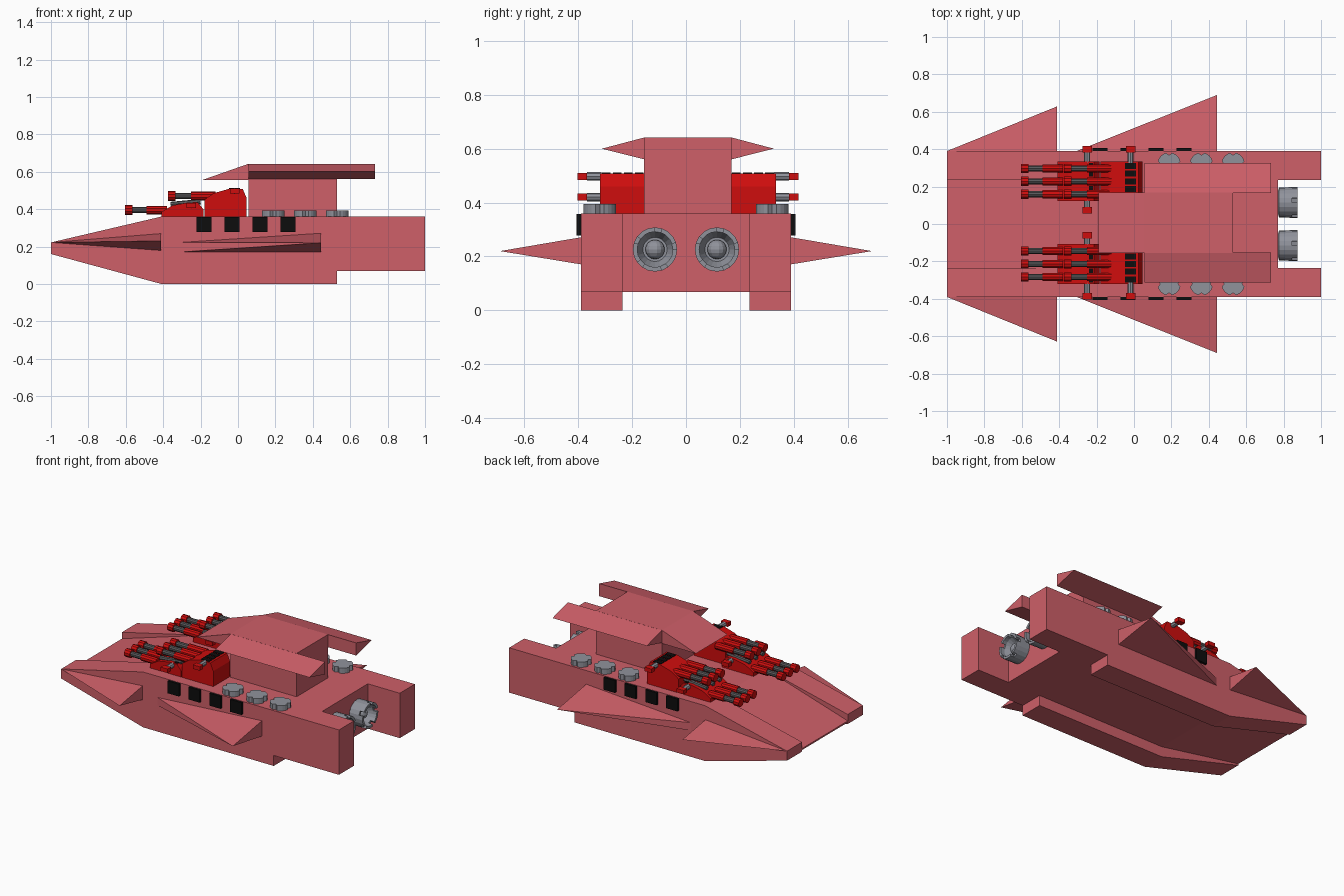
import bpy, bmesh, math
from mathutils import Vector, Matrix

if "Cube" in bpy.data.objects:
    bpy.data.objects.remove(bpy.data.objects["Cube"])


def material(name, r, g, b):
    m = bpy.data.materials.new(name)
    m.use_nodes = True
    m.diffuse_color = (r, g, b, 1)
    bsdf = next(n for n in m.node_tree.nodes if n.type == 'BSDF_PRINCIPLED')
    bsdf.inputs["Base Color"].default_value = (r, g, b, 1)
    return m


PINK = material("hull_pink", .62, .115, .14)
RED = material("gun_red", .62, .004, .004)
GREY = material("metal_grey", .28, .29, .33)
DARK = material("barrel_grey", .1, .1, .105)
BLACK = material("panel_black", .004, .004, .004)
OFF = .007  # upper works sit slightly off the centre line


def finish(name, bm, mat):
    bmesh.ops.recalc_face_normals(bm, faces=bm.faces)
    me = bpy.data.meshes.new(name)
    bm.to_mesh(me)
    bm.free()
    me.materials.append(mat)
    ob = bpy.data.objects.new(name, me)
    bpy.context.collection.objects.link(ob)
    return ob


def extrude(name, pts, vec, mat):
    """Closed outline swept along a vector."""
    bm = bmesh.new()
    f = bm.faces.new([bm.verts.new(p) for p in pts])
    new = bmesh.ops.extrude_face_region(bm, geom=[f])["geom"]
    moved = [v for v in new if isinstance(v, bmesh.types.BMVert)]
    bmesh.ops.translate(bm, verts=moved, vec=vec)
    return finish(name, bm, mat)


def prism(name, xz, y0, y1, mat):
    return extrude(name, [(x, y0, z) for x, z in xz], (0, y1 - y0, 0), mat)


def box(name, x, y, z, mat):
    return prism(name, [(x[0], z[0]), (x[1], z[0]), (x[1], z[1]), (x[0], z[1])], y[0], y[1], mat)


def solid(name, pts, mat):
    bm = bmesh.new()
    for p in pts:
        bm.verts.new(p)
    bmesh.ops.convex_hull(bm, input=bm.verts)
    return finish(name, bm, mat)


def rod(name, a, b, r, mat, segs=10):
    a, b = Vector(a), Vector(b)
    d = b - a
    bm = bmesh.new()
    rot = d.to_track_quat('Z', 'Y').to_matrix().to_4x4()
    bmesh.ops.create_cone(bm, cap_ends=True, segments=segs, radius1=r, radius2=r,
                          depth=d.length, matrix=Matrix.Translation((a + b) / 2) @ rot)
    return finish(name, bm, mat)


# Hull: thinner centre section between two deeper side rails
prism("hull_centre", [(-1, .18), (-.41, .36), (.77, .36), (.77, .068), (-.41, .068), (-1, .17)],
      -.235, .235, PINK)
RAIL = [(-1, .222), (-.41, .36), (1, .36), (1, .068), (.53, .068), (.53, 0), (-.41, 0), (-1, .16)]

# Tower with forward overhanging roof
prism("tower", [(.055, .36), (.53, .36), (.53, .642), (.055, .642), (-.19, .556), (.055, .556)],
      -.162 + OFF, .162 + OFF, PINK)


def barrel(x0, collar, end, y, z):
    rod("barrel_tip", (x0, y, z), (x0 + .04, y, z), .026, RED)
    rod("barrel_tube", (x0 + .04, y, z), (collar, y, z), .017, DARK)
    rod("barrel_collar", (collar, y, z), (end, y, z), .023, RED)


def engine(y):
    """Nozzle with a toothed rim, a recessed throat and a central bulb."""
    n, rows = 20, [(.77, .06), (.775, .08), (.845, .082), (.845, .066), (.8, .045), (.8, .002)]
    bm = bmesh.new()
    rings = [[bm.verts.new((x, y + r * math.cos(math.tau * i / n), .226 + r * math.sin(math.tau * i / n)))
              for i in range(n)] for x, r in rows]
    rim = []
    for k in range(len(rows) - 1):
        for i in range(n):
            j = (i + 1) % n
            f = bm.faces.new((rings[k][i], rings[k][j], rings[k + 1][j], rings[k + 1][i]))
            if k == 2 and i % 4:
                rim.append(f)
    new = bmesh.ops.extrude_face_region(bm, geom=rim)["geom"]
    bmesh.ops.translate(bm, vec=(.028, 0, 0), verts=[v for v in new if isinstance(v, bmesh.types.BMVert)])
    finish("engine_nozzle", bm, GREY)
    bm = bmesh.new()
    bmesh.ops.create_uvsphere(bm, u_segments=14, v_segments=8, radius=.036,
                              matrix=Matrix.Translation((.81, y, .226)))
    finish("engine_bulb", bm, GREY)


def deck_disc(x, y):
    """Round hatch with four notches in its edge."""
    pts = []
    for i in range(24):
        r = .048 if i % 6 == 0 else .062
        a = math.tau * i / 24
        pts.append((x + r * math.cos(a), y + r * math.sin(a), .36))
    extrude("deck_disc", pts, (0, 0, .034), GREY)


for s in (1, -1):
    def up(v):
        return s * v + OFF

    prism("side_rail", RAIL, s * .235, s * .39, PINK)
    # Side fins
    solid("front_fin", [(-1, s * .39, .222), (-.413, s * .385, .27), (-.413, s * .385, .178),
                        (-.413, s * .628, .23)], PINK)
    solid("rear_fin", [(-.32, s * .385, .17), (-.32, s * .385, .222), (.445, s * .385, .272),
                       (.445, s * .385, .17), (.445, s * .69, .22)], PINK)
    # Roof wing, longer than the tower at the stern
    extrude("roof_wing", [(.055, up(.16), .56), (.055, up(.16), .642), (.055, up(.319), .6)],
            (.678, 0, 0), PINK)
    engine(s * .115)
    for x in (.188, .36, .53):
        deck_disc(x, s * .32)
    # Black hull panels
    for i in range(4):
        x = -.182 + i * .15
        box("side_panel", (x - .04, x + .04), (s * .385, s * .406), (.278, .358), BLACK)

    # Stepped gun housings
    prism("lower_gun_housing", [(-.41, .36), (-.41, .385), (-.35, .42), (-.27, .435), (-.215, .435),
                                (-.185, .4), (-.185, .36)], up(.115), up(.327), RED)
    prism("upper_gun_housing", [(-.18, .36), (-.18, .45), (-.13, .485), (-.05, .508), (.025, .508),
                                (.046, .46), (.046, .36)], up(.155), up(.327), RED)
    # Three guns on each step
    for i in range(3):
        y = up(.152 + i * .069)
        barrel(-.605, -.49, -.38, y, .395)
        barrel(-.375, -.25, -.12, y, .47)
        rod("recoil_tube", (-.36, y, .425), (-.2, y, .44), .014, DARK, 8)
    # Black vents on the housing tops
    for i in range(4):
        y = up(.18 + i * .041)
        box("upper_vent", (-.048, .01), (y - .016, y + .016), (.506, .512), BLACK)
        box("lower_vent", (-.24, -.218), (y - .016, y + .016), (.433, .439), BLACK)

    # Small side guns
    for x, z, inner in ((-.25, .42, True), (-.018, .497, False)):
        for y0, y1, y2 in ((.32, .375, .41), (.12, .085, .05)):
            if y0 > .3 or inner:
                rod("side_gun_shaft", (x, up(y0), z), (x, up(y1), z), .016, GREY, 8)
                box("side_gun_tip", (x - .025, x + .025), (up(y1), up(y2)), (z - .013, z + .013), RED)
